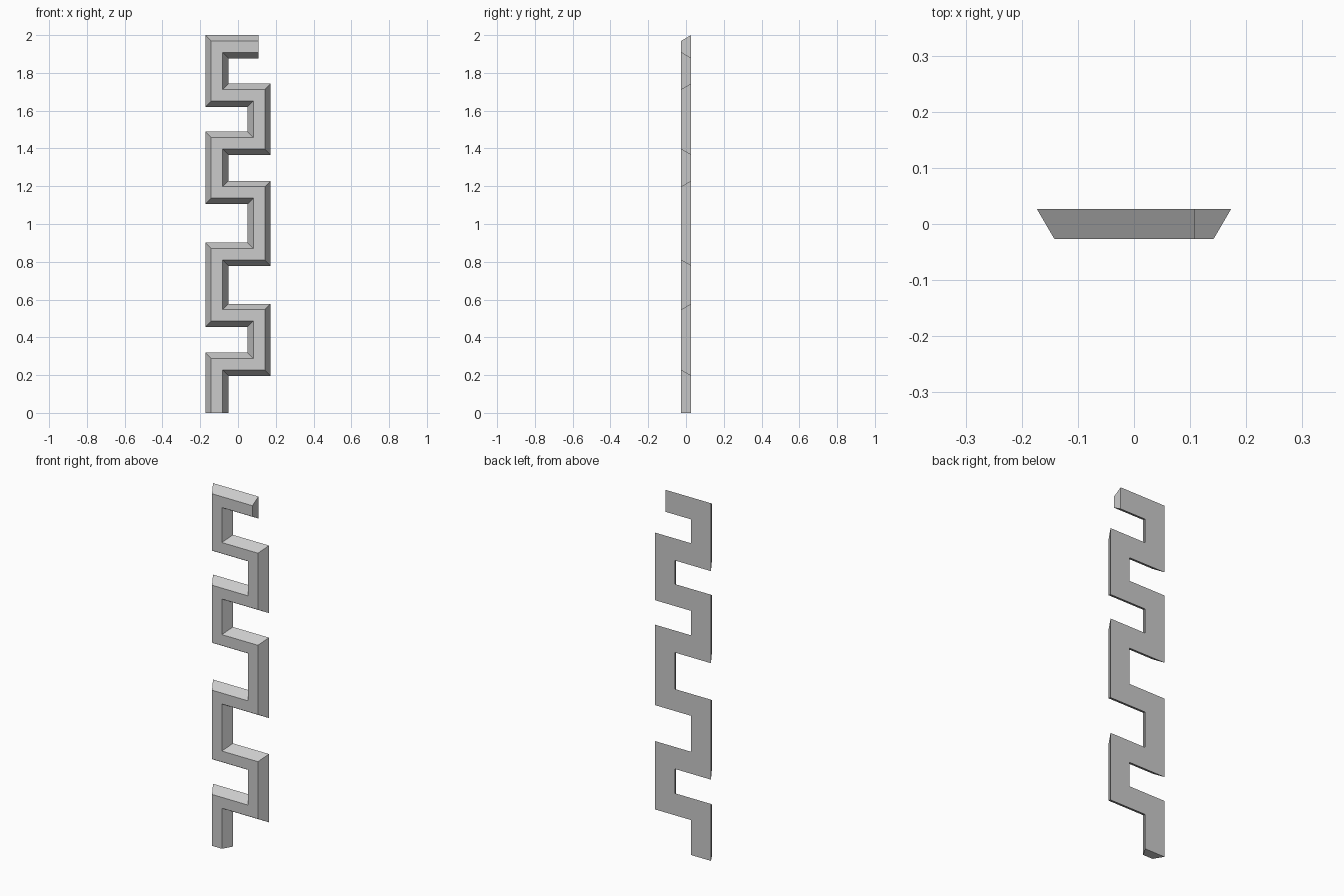
import bpy
import bmesh
from mathutils import Vector

cube = bpy.data.objects.get("Cube")
if cube:
    bpy.data.objects.remove(cube, do_unlink=True)

SIDE = 0.1115        # centreline offset from x = 0
BACK_HALF = 0.0615   # half width of the broad back
FRONT_HALF = 0.0305  # half width of the narrow front
DEPTH = 0.0265       # half depth

stone = bpy.data.materials.new("Light grey")
stone.use_nodes = True
grey = (0.6, 0.6, 0.6, 1)
stone.diffuse_color = grey
stone.node_tree.nodes["Principled BSDF"].inputs["Base Color"].default_value = grey

# Meandering centreline in x and z, crossing sides at each level
levels = [0.257, 0.516, 0.84, 1.167, 1.427, 1.682, 2 - BACK_HALF]
path = [Vector((-SIDE, 0))]
x = -SIDE
for z in levels[:-1]:
    path += [Vector((x, z)), Vector((-x, z))]
    x = -x
path += [Vector((x, levels[-1])), Vector((0.108, levels[-1]))]


def normal(a, b):
    d = (b - a).normalized()
    return Vector((-d.y, d.x))


# Bevelled section, mitred at every right-angle corner
section = [(-BACK_HALF, DEPTH), (BACK_HALF, DEPTH),
           (FRONT_HALF, -DEPTH), (-FRONT_HALF, -DEPTH)]
normals = [normal(a, b) for a, b in zip(path, path[1:])]
bm = bmesh.new()
rings = []
for i, p in enumerate(path):
    if i == 0:
        mitre = normals[0]
    elif i == len(path) - 1:
        mitre = normals[-1]
    else:
        mitre = normals[i - 1] + normals[i]
    ring = []
    for offset, y in section:
        q = p + mitre * offset
        ring.append(bm.verts.new((q.x, y, q.y)))
    rings.append(ring)

for a, b in zip(rings, rings[1:]):
    for j in range(4):
        k = (j + 1) % 4
        bm.faces.new((a[j], a[k], b[k], b[j]))
bm.faces.new(rings[0])
bm.faces.new(rings[-1])
bmesh.ops.recalc_face_normals(bm, faces=bm.faces)

mesh = bpy.data.meshes.new("meander_moulding")
bm.to_mesh(mesh)
bm.free()
mesh.materials.append(stone)
moulding = bpy.data.objects.new("meander_moulding", mesh)
bpy.context.collection.objects.link(moulding)
